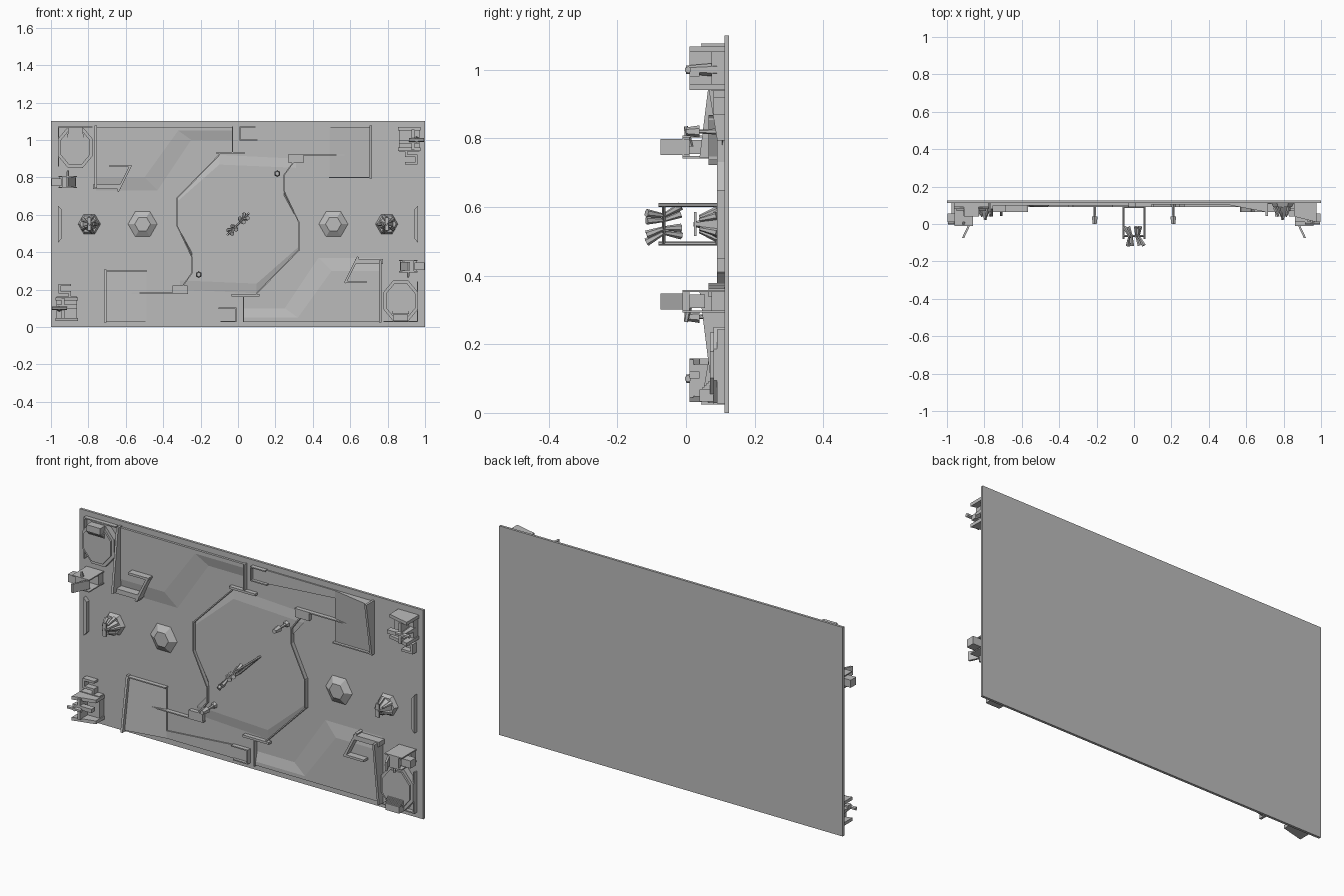
import bpy, bmesh, math
from mathutils import Vector, Matrix

cube = bpy.data.objects.get("Cube")
if cube:
    bpy.data.objects.remove(cube)

grey = bpy.data.materials.new("stone_grey")
grey.use_nodes = True
grey.diffuse_color = (0.5, 0.5, 0.5, 1)
grey.node_tree.nodes["Principled BSDF"].inputs["Base Color"].default_value = grey.diffuse_color

# Depths along y, from the plate towards the viewer
PLATE_FRONT, PLATE_REAR = 0.112, 0.125
FLOOR, LOW, MIDDLE, TALL, PEAK = 0.105, 0.09, 0.065, 0.04, 0.01
TOP_EDGE, HEIGHT = 1.07, 1.1
CENTRE_Z = HEIGHT / 2
THIN, THICK = 0.006, 0.012


def place(name, bm, paired):
    """Make an object, and its half-turn twin across the board centre."""
    bmesh.ops.recalc_face_normals(bm, faces=bm.faces)
    mesh = bpy.data.meshes.new(name)
    bm.to_mesh(mesh)
    bm.free()
    mesh.materials.append(grey)
    upper = bpy.data.objects.new(name, mesh)
    bpy.context.collection.objects.link(upper)
    if paired:
        lower = bpy.data.objects.new(name + "_opposite", mesh)
        bpy.context.collection.objects.link(lower)
        lower.rotation_euler.y = math.pi
        lower.location.z = HEIGHT


def loft(name, rear, front, paired=True):
    """Solid between two (x, y, z) loops with the same point count."""
    bm = bmesh.new()
    a = [bm.verts.new(point) for point in rear]
    b = [bm.verts.new(point) for point in front]
    bm.faces.new(a)
    bm.faces.new(b)
    for i in range(len(a)):
        bm.faces.new((a[i - 1], a[i], b[i], b[i - 1]))
    place(name, bm, paired)


def slab(name, outline, front, rear=PLATE_FRONT, paired=True):
    """Extrude an (x, z) outline along y; front is a depth or a rule."""
    depth = front if callable(front) else lambda x, z: front
    loft(name, [(x, rear, z) for x, z in outline],
         [(x, depth(x, z), z) for x, z in outline], paired)


def box(name, centre, size, front, rear=PLATE_FRONT, paired=True):
    (x, z), (w, h) = centre, (size[0] / 2, size[1] / 2)
    slab(name, [(x - w, z - h), (x + w, z - h), (x + w, z + h), (x - w, z + h)],
         front, rear, paired)


def wall(name, path, front, width=THIN):
    """Upright walls along an (x, z) path."""
    for start, end in zip(path, path[1:]):
        p, q = Vector(start), Vector(end)
        along = (q - p).normalized() * width / 2
        side = along.orthogonal()
        slab(name, [p - along + side, p - along - side, q + along - side, q + along + side], front)


def rod(name, start, end, start_radius, end_radius, paired=True):
    a, b = Vector(start), Vector(end)
    bm = bmesh.new()
    turn = (b - a).to_track_quat('Z', 'Y').to_matrix().to_4x4()
    bmesh.ops.create_cone(bm, cap_ends=True, segments=6, radius1=start_radius,
                          radius2=end_radius, depth=(b - a).length,
                          matrix=Matrix.Translation((a + b) / 2) @ turn)
    place(name, bm, paired)


def ring(centre, radius, sides=6, stretch=1, turn=0):
    """Regular (x, z) polygon."""
    angles = [turn + math.tau * i / sides for i in range(sides)]
    return [(centre[0] + radius * math.cos(a), centre[1] + radius * stretch * math.sin(a))
            for a in angles]


def mound(name, foot, crest, front, paired=True):
    """Sloping-sided solid from a foot outline up to a crest outline."""
    loft(name, [(x, PLATE_FRONT, z) for x, z in foot], [(x, front, z) for x, z in crest], paired)


# Base plate
box("base_plate", (0, CENTRE_Z), (2, HEIGHT), PLATE_FRONT, PLATE_REAR, paired=False)

# Raised corner plateau with soft sloping edges
left, right = -0.76, -0.03
mound("corner_plateau",
      [(left, 0.73), (-0.43, 0.73), (-0.25, 1), (right, 1), (right, TOP_EDGE), (left, TOP_EDGE)],
      [(left, 0.8), (-0.5, 0.8), (-0.32, 1.05), (right, 1.05), (right, TOP_EDGE), (left, TOP_EDGE)],
      0.1)

# Ramp that climbs towards the side and ends in a tall drop
near, far, bottom = 0.49, 0.71, 0.8
slab("side_ramp", [(near, bottom), (far, bottom), (far, TOP_EDGE), (near, TOP_EDGE)],
     lambda x, z: FLOOR - (x - near) * (z - bottom) * 0.7)
wall("ramp_end_wall", [(far, bottom), (far, TOP_EDGE)],
     lambda x, z: LOW - (z - bottom) / 6, THICK)
wall("ramp_lower_wall", [(near, bottom), (far, bottom)], LOW)
slab("top_terrace", [(0.01, 1), (0.1, 1), (near, 1.03), (near, TOP_EDGE), (0.01, TOP_EDGE)], FLOOR)

# Central arena floor, bounded by low walls
half = [(0.1, 0.18), (0.325, 0.41), (0.325, 0.56), (0.245, 0.73), (0.245, 0.81), (0.31, 0.9)]
arena = half + [(-x, HEIGHT - z) for x, z in half]
mound("arena_floor", arena,
      [(x, CENTRE_Z + (z - CENTRE_Z) * 0.86) for x, z in arena], FLOOR, paired=False)
wall("arena_wall", half, LOW)
wall("arena_top_wall", [(0.27, 0.92), (0.6, 0.92)], LOW)
box("arena_corner_step", (0.31, 0.9), (0.08, 0.045), LOW)

# Gate walls at the middle of the long edges
wall("gate_wall", [(right, 0.93), (right, TOP_EDGE)], LOW)
wall("gate_cross_wall", [(-0.11, 0.93), (-right, 0.93)], LOW, THICK)
wall("gate_stub", [(0.09, TOP_EDGE), (0.01, TOP_EDGE), (0.01, 1), (0.1, 1)], LOW)

# Hexagonal mound
hill = (-0.51, CENTRE_Z)
mound("hex_mound", ring(hill, 0.078), ring(hill, 0.042), LOW)

# Wall and hooked bastion beside the base
wall("base_wall", [(left, 0.75), (left, TOP_EDGE)],
     lambda x, z: TALL + (z - 0.75) / 8, THICK)
box("bastion", (-0.7, 0.75), (0.15, 0.025), MIDDLE)
wall("bastion_arm", [(-0.64, 0.73), (-0.575, 0.86), (-0.68, 0.86)], MIDDLE, THICK)

# Base platform with cut corners and a stepped block
base = Vector((-0.87, 0.96))
for name, radius, front in (("base_platform", 0.1, 0.08), ("platform_top", 0.085, 0.07)):
    slab(name, ring(base, radius, sides=8, stretch=1.2, turn=math.pi / 8), front)
block = base + Vector((0, 0.09))
box("platform_block", block, (0.08, 0.035), TALL)
for step in range(1, 5):
    box("platform_step", block - Vector((0, 0.015 + step * THIN)), (0.09, THIN), TALL + step * THIN)
wall("platform_rim", [(-0.96, 0.86), (-0.96, TOP_EDGE), (-0.78, TOP_EDGE)], LOW)

# Low strip at each short edge, shorter on its inner side
slab("edge_strip", [(x, CENTRE_Z + reach) for x, reach in
                    ((-0.963, -0.1), (-0.945, -0.08), (-0.945, 0.08), (-0.963, 0.1))], LOW)

# Hexagonal guard tower with claws
tower = (-0.795, CENTRE_Z)
mound("tower_base", ring(tower, 0.06), ring(tower, 0.05), LOW)


def above(spot, y):
    return (spot[0], y, spot[1])


rod("tower_body", above(tower, LOW), above(tower, TALL), 0.04, THICK)
rod("tower_tip", above(tower, TALL), above(tower, 0.022), THICK, THIN)
box("tower_crossbar", tower, (0.02, 0.07), 0.024, 0.03)
for foot, tip in zip(ring(tower, 0.042, sides=5), ring(tower, 0.022, sides=5)):
    rod("tower_claw", above(foot, LOW), above(tip, TALL), THICK, THIN)

# Gun emplacement: brackets, mount and tilted shield
gun = Vector((-0.91, 0.775))
for side in (-1, 1):
    box("gun_bracket", gun + Vector((0, side * 0.03)), (0.1, THIN), -PEAK)
box("gun_mount", gun, (0.09, 0.06), 0.075)
box("gun_breech", gun, (0.06, 0.055), -PEAK, PEAK)
slant = [(gun.x + dx, gun.y + dz) for dx, dz in ((0, -1), (1, -1), (1, 1), (0, 1))
         for dx, dz in [(dx * THICK, dz * 0.023)]]
loft("gun_shield", [(x + 0.03, PEAK, z) for x, z in slant],
     [(x - PEAK, -0.075, z) for x, z in slant])
box("gun_tail", gun - Vector((0.06, 0)), (0.055, 0.04), PEAK, 0.055)
muzzle = gun + Vector((0, 0.06))
rod("gun_barrel", above(gun, PEAK), above(muzzle, 0), THICK, THIN)

# Corner bunker: chamfered side walls, back, beam and cannon
bunker = Vector((0.915, 1))
for offset in (-0.05, 0.06):
    box("bunker_side", bunker + Vector((0, offset)), (0.12, 0.017),
        lambda x, z: PEAK if x > bunker.x else TALL)
box("bunker_back", bunker, (0.11, 0.125), 0.075)
box("bunker_wall", bunker + Vector((0.02, 0)), (0.015, 0.11), PEAK)
box("bunker_beam", bunker - Vector((0, PEAK)), (0.11, 0.02), PEAK, TALL)
cannon = bunker + Vector((TALL, 0))
rod("bunker_cannon", above(cannon, LOW), above(cannon, 0), 0.02, THICK)
rod("bunker_muzzle", above(bunker, THIN), above(bunker + Vector((0.08, 0)), THIN), PEAK, PEAK)
wall("bunker_path", [(0.9, 0.94), (0.9, 0.915), (0.955, 0.915), (0.955, 0.875), (0.9, 0.875)],
     0.08, THICK)

# Watch post beside the arena
post = (0.21, 0.82)
rod("watch_post", above(post, PLATE_FRONT), above(post, TALL), PEAK, THIN)
rod("watch_post_foot", above(post, PLATE_FRONT), above(post, LOW), 0.02, THICK)
rod("watch_post_head", above(post, TALL), above(post, 0), 0.018, THICK)

# Central monument: diagonal frame holding a cluster of barrels
corner, opposite = (-0.056, CENTRE_Z - 0.056), (0.056, CENTRE_Z + 0.056)
rod("monument_post", above(corner, PLATE_FRONT), above(corner, -0.08), THIN, THIN)
for name, y in (("monument_foot_bar", LOW), ("monument_head_bar", -MIDDLE)):
    rod(name, above(corner, y), above(opposite, y), THIN, THIN, paired=False)
for along in (-0.025, -THICK, THICK, 0.025):
    for lean in (-1, 1):
        root = Vector((along, -MIDDLE, CENTRE_Z + along))
        tip = root + Vector((along * 0.7 - lean * PEAK, lean * 0.05, along * 0.7 + lean * PEAK))
        rod("monument_barrel", root, tip, THIN, THICK, paired=False)
